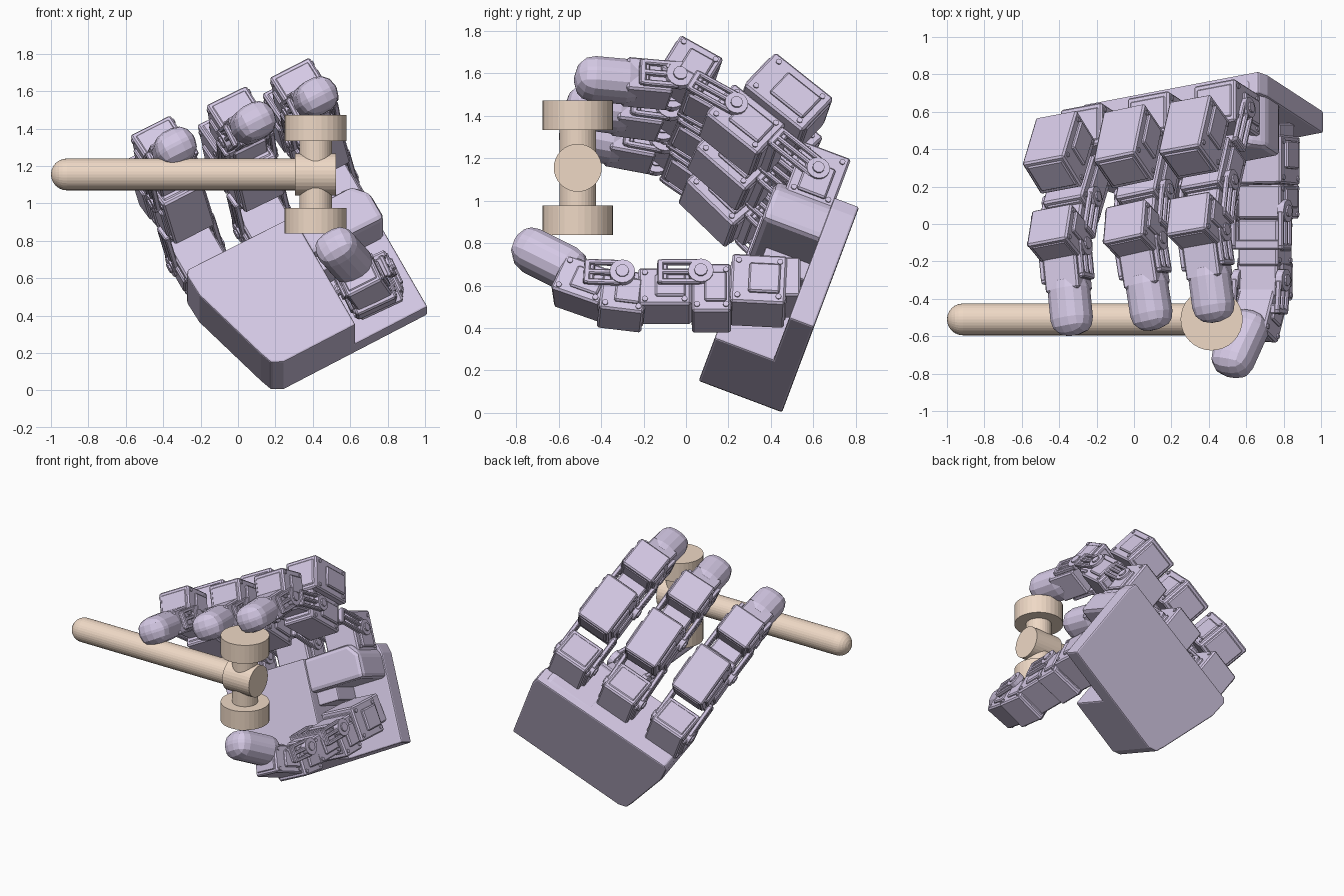
import bpy, bmesh, math
from mathutils import Vector, Matrix

if "Cube" in bpy.data.objects:
    bpy.data.objects.remove(bpy.data.objects["Cube"])

def material(name, col):
    m = bpy.data.materials.new(name)
    m.diffuse_color = (*col, 1)
    m.use_nodes = True
    m.node_tree.nodes["Principled BSDF"].inputs["Base Color"].default_value = m.diffuse_color
    return m

LILAC = material("lilac", (0.66, 0.58, 0.78))
TAN = material("tan", (0.86, 0.69, 0.56))

def finish(name, bm, mat, bevel=0.0, segs=1):
    bmesh.ops.recalc_face_normals(bm, faces=bm.faces)
    me = bpy.data.meshes.new(name)
    bm.to_mesh(me)
    bm.free()
    ob = bpy.data.objects.new(name, me)
    bpy.context.collection.objects.link(ob)
    me.materials.append(mat)
    if bevel:
        b = ob.modifiers.new("bevel", 'BEVEL')
        b.width, b.segments, b.limit_method = bevel, segs, 'ANGLE'
    return ob

def frame(c, a, b):
    """Matrix with local x along a, local y near b, origin c."""
    a = a.normalized()
    k = a.cross(b).normalized()
    j = k.cross(a)
    m = Matrix((a, j, k)).transposed().to_4x4()
    m.translation = c
    return m

def box(name, m, size, off=(0, 0, 0), bevel=0.01, segs=1):
    bm = bmesh.new()
    bmesh.ops.create_cube(bm, size=1)
    bm.transform(m @ Matrix.Translation(off) @ Matrix.Diagonal((*size, 1)))
    return finish(name, bm, LILAC, bevel, segs)

def lathe(name, prof, m, mat, n=32):
    """Turn (radius, height) points about local z."""
    bm = bmesh.new()
    vs = [bm.verts.new((r, 0, h)) for r, h in prof]
    es = [bm.edges.new(e) for e in zip(vs, vs[1:])]
    bmesh.ops.spin(bm, geom=vs + es, cent=(0, 0, 0), axis=(0, 0, 1),
                   angle=2 * math.pi, steps=n)
    bmesh.ops.remove_doubles(bm, verts=bm.verts, dist=1e-5)
    bm.transform(m)
    return finish(name, bm, mat)

def disc(name, c, axis, r, h, mat=LILAC, n=16):
    m = Matrix.Translation(c) @ axis.to_track_quat('Z', 'Y').to_matrix().to_4x4()
    return lathe(name, [(0, -h / 2), (r, -h / 2), (r, h / 2), (0, h / 2)], m, mat, n)

# Palm axes: V across, U towards the fingers, N out of the palm
C = Vector((1.0, 0.6, 0.41))
V = Vector((0.88, 0.167, 0.445)).normalized()
N = Vector((0, -0.936, 0.352)).normalized()
U = N.cross(V)

def slab(name, pts, n0, n1, bevel=0.01):
    bm = bmesh.new()
    f = bm.faces.new([bm.verts.new(C + V * a + U * b + N * n0) for a, b in pts])
    r = bmesh.ops.extrude_face_region(bm, geom=[f])
    bmesh.ops.translate(bm, vec=N * (n1 - n0),
                        verts=[g for g in r['geom'] if isinstance(g, bmesh.types.BMVert)])
    return finish(name, bm, LILAC, bevel, 2)

# Palm: full back plate, deep body, and thick knuckle corner beside the thumb recess
edge = [(-1.07, .69), (-1.09, .66), (-1.085, .53), (-.955, .08), (-.93, .01), (-.87, -.02)]
slab("palm_back_plate", [(.01, -.01), (.01, .62), (-.01, .69)] + edge, -.005, .12)
slab("palm_body", [(-.43, -.015), (-.43, .69)] + edge, .02, .415)
slab("palm_corner", [(0, .45), (0, .62), (-.07, .70), (-.45, .69), (-.45, .45)], .02, .405, .03)
slab("palm_corner_rib", [(-.27, .36), (-.27, .46), (-.44, .46), (-.44, .36)], .1, .34)

def servo(name, c, d, size, side=V):
    """Motor block with stepped face, side flanges and screws."""
    m = frame(c, d, side)
    L, W, T = size
    box(name, m, (L * .96, W * .9, T))
    box(name + "_cap", m, (L, W * .78, T * .8))
    for s in (-1, 1):
        box(name + "_flange", m, (L * .55, W * .1, T * .6), (-L * .1, s * W * .46, 0), .008)
        for e in (-1, 1):
            for k in (-1, 1):
                p = m @ Vector((s * L * .36, e * W * .44, k * T * .36))
                disc(name + "_screw", p, side, .014, .02, n=8)

def bracket(name, a, b, half, w=.11, side=V):
    """Pair of slotted side horns: round pivot at a, frame out to b."""
    d = b - a
    m = frame((a + b) / 2, d, side)
    L = d.length
    for s in (-1, 1):
        for k in (-1, 0, 1):
            box(name + "_rail", m, (L, .03, w * .2), (0, s * half, k * w * .42), .006)
        box(name + "_end", m, (.03, .03, w), (L / 2, s * half, 0), .006)
        disc(name + "_pivot", a + side * s * half, side, w * .5, .04)
        disc(name + "_bolt", a + side * s * half, side, w * .26, .06, n=10)
    box(name + "_bridge", m, (.05, half * 2, w * .9), (L * .45, 0, 0), .006)

def fingertip(name, a, b, side, w=.225, t=.195):
    m = frame((a + b) / 2, b - a, side)
    box(name, m, ((b - a).length, w, t), bevel=.088, segs=3)

def finger(name, across, curl, lean):
    o = C + U * .69 + N * .2 + V * across
    ca, sa = math.cos(curl), math.sin(curl)
    def P(p, q):
        p, q = p * ca + q * sa, q * ca - p * sa
        return o + U * p + N * q + V * lean * q
    J1, J2, J3, E = P(.11, .04), P(.285, .509), P(.337, .806), P(.195, 1.265)
    servo(name + "_base_motor", P(.09, .03), U, (.30, .28, .24))
    servo(name + "_knuckle_motor", P(.455, .295), J2 - J1, (.37, .28, .24))
    servo(name + "_inner_motor", P(.24, .44), J2 - J1, (.33, .27, .22))
    servo(name + "_distal_motor", P(.42, .77), J3 - J2, (.24, .27, .21))
    bracket(name + "_lower_link", J1, J1.lerp(J2, .5), .135)
    bracket(name + "_middle_link", J2, J2.lerp(J3, .75), .135)
    bracket(name + "_end_link", J3, J3.lerp(E, .36), .115, .13)
    box(name + "_link_web", frame(J2.lerp(J3, .4), J3 - J2, V), (.2, .2, .12))
    box(name + "_tip_socket", frame(J3.lerp(E, .28), E - J3, V), (.22, .2, .17))
    fingertip(name + "_tip", J3.lerp(E, .30), E, V)

finger("index_finger", -.15, 0, -.01)
finger("middle_finger", -.555, .03, .03)
finger("outer_finger", -.96, .10, 0)

# Thumb, reaching forward under the mallet
S = Vector((.9, 0, .42)).normalized()
def T(x, y, z):
    return Vector((x, y, z))
F = T(0, -1, 0)
servo("thumb_base_motor", T(.71, .34, .575), T(0, -1, .05), (.27, .31, .25), S)
servo("thumb_second_motor", T(.72, .12, .54), F, (.19, .28, .25), S)
servo("thumb_middle_motor", T(.70, -.10, .55), F, (.26, .26, .19), S)
servo("thumb_outer_motor", T(.70, -.30, .53), T(0, -1, .12), (.22, .26, .21), S)
servo("thumb_distal_motor", T(.67, -.48, .585), T(-.25, -1, .35), (.26, .23, .19), S)
bracket("thumb_lower_link", T(.68, .07, .605), T(.68, -.12, .605), .14, .12, S)
bracket("thumb_end_link", T(.68, -.30, .605), T(.67, -.46, .61), .13, .12, S)
box("thumb_root", frame(T(.70, .48, .59), F, S), (.12, .26, .2))
fingertip("thumb_tip", T(.64, -.48, .64), T(.495, -.80, .80), S, .23, .2)

# Mallet: round-ended handle, hub, neck and two striking faces
H = Vector((.415, -.51, 1.155))
R = .085
prof = [(0, -1)] + [(R * math.sin(t), -1 + R - R * math.cos(t))
                    for t in [i * math.pi / 12 for i in range(1, 7)]] + [(R, .4), (0, .4)]
turn = Vector((1, 0, 0)).to_track_quat('Z', 'Y').to_matrix().to_4x4()
lathe("mallet_handle", prof, Matrix.Translation((0, H.y, H.z)) @ turn, TAN)
disc("mallet_hub", H, Vector((1, 0, 0)), .113, .22, TAN, 32)
up = Vector((0, 0, 1))
disc("mallet_neck", H, up, .087, .5, TAN, 32)
for s in (-1, 1):
    disc("mallet_face", H + up * s * .248, up, .166, .138, TAN, 32)
